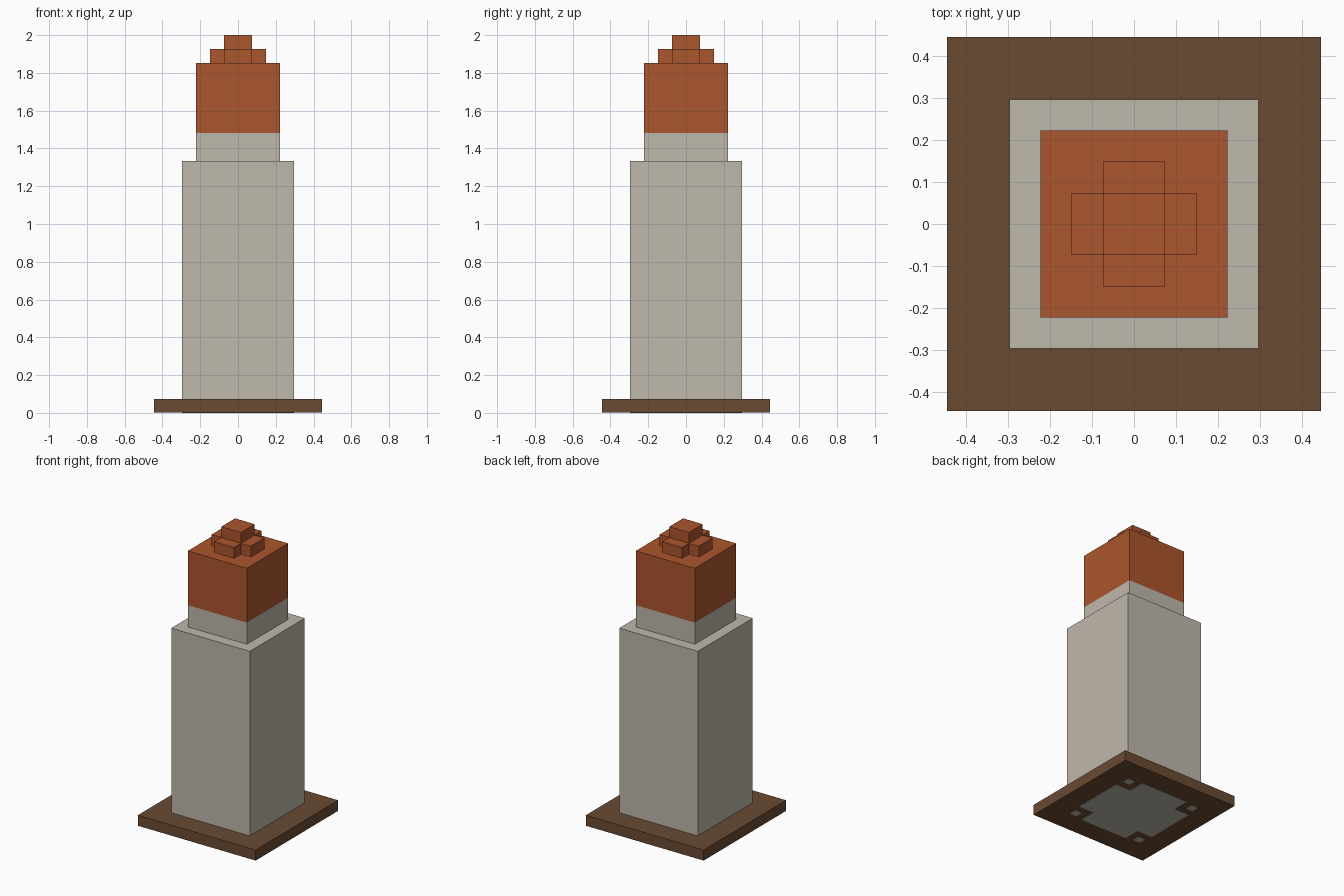
import bpy, bmesh

if "Cube" in bpy.data.objects:
    bpy.data.objects.remove(bpy.data.objects["Cube"], do_unlink=True)

U = 2 / 27  # building module: the tower is 27 modules tall


def material(name, rgb):
    m = bpy.data.materials.new(name)
    m.use_nodes = True
    m.diffuse_color = (*rgb, 1)
    m.node_tree.nodes["Principled BSDF"].inputs["Base Color"].default_value = (*rgb, 1)
    return m


STONE = material("pale stone", (0.52, 0.48, 0.41))
RUST = material("rust orange", (0.41, 0.092, 0.026))
BROWN = material("dark brown", (0.144, 0.07, 0.034))


def prism(name, outline, z0, z1, *mats, split=None):
    """Extrude an outline from z0 to z1; faces above split take the second material."""
    bm = bmesh.new()
    base = bm.faces.new([bm.verts.new((x, y, z0)) for x, y in outline])
    top = bmesh.ops.extrude_face_region(bm, geom=[base])["geom"]
    bmesh.ops.translate(bm, vec=(0, 0, z1 - z0),
                        verts=[v for v in top if isinstance(v, bmesh.types.BMVert)])
    if split is not None:
        bmesh.ops.bisect_plane(bm, geom=bm.verts[:] + bm.edges[:] + bm.faces[:],
                               plane_co=(0, 0, split), plane_no=(0, 0, 1))
        for f in bm.faces:
            f.material_index = int(f.calc_center_median().z > split)
    bmesh.ops.recalc_face_normals(bm, faces=bm.faces[:])
    me = bpy.data.meshes.new(name)
    bm.to_mesh(me)
    bm.free()
    for m in mats:
        me.materials.append(m)
    ob = bpy.data.objects.new(name, me)
    bpy.context.collection.objects.link(ob)
    return ob


def square(h, cx=0, cy=0):
    return [(cx - h, cy - h), (cx + h, cy - h), (cx + h, cy + h), (cx - h, cy + h)]


def cross(a, b):
    """Plus-shaped outline: arm reach a, arm half width b."""
    return [(b, -a), (b, -b), (a, -b), (a, b), (b, b), (b, a),
            (-b, a), (-b, b), (-a, b), (-a, -b), (-b, -b), (-b, -a)]


# Stacked tower, bottom to top
prism("base_slab", square(6 * U), 0.002, U, BROWN)
prism("shaft", square(4 * U), U, 18 * U, STONE)
prism("upper_block", square(3 * U), 18 * U, 25 * U, STONE, RUST, split=20 * U)
prism("roof_cross", cross(2 * U, U), 25 * U, 26 * U, RUST)
prism("roof_cap", square(U), 26 * U, 27 * U, RUST)

# Stone patches set in the underside of the slab
prism("underside_patch", cross(4 * U, 0.18), 0, 0.003, STONE)
for sx, side in ((1, "left"), (-1, "right")):
    for sy, end in ((-1, "front"), (1, "back")):
        prism(f"underside_spot_{end}_{side}", square(0.027, sx * 0.257, sy * 0.257),
              0, 0.003, STONE)
